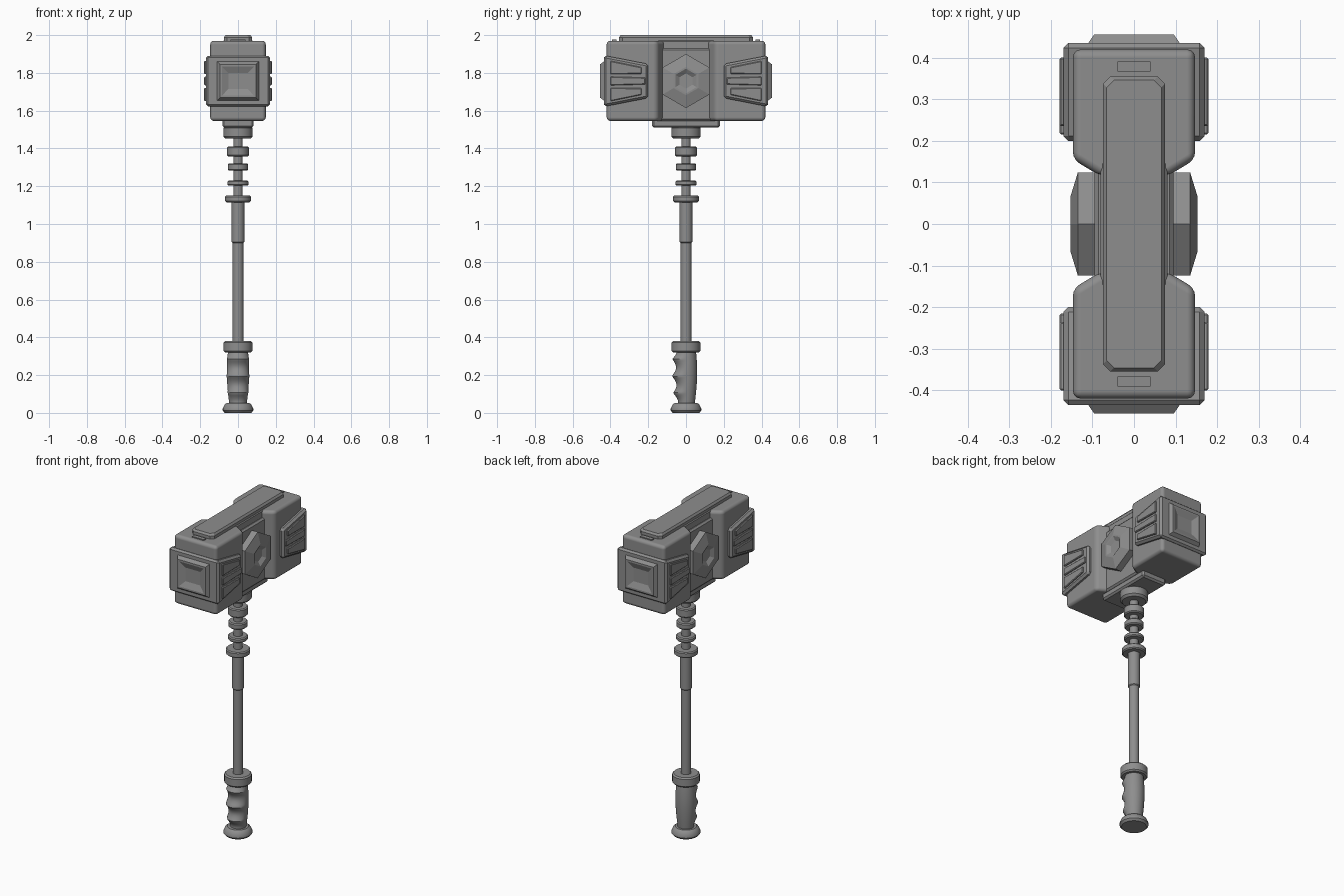
import bpy, bmesh
from math import sin, cos, pi, tau

cube = bpy.data.objects.get("Cube")
if cube:
    bpy.data.objects.remove(cube, do_unlink=True)

steel = bpy.data.materials.new("grey_steel")
steel.use_nodes = True
GREY = (0.27, 0.27, 0.27, 1)
steel.diffuse_color = GREY
steel.node_tree.nodes["Principled BSDF"].inputs["Base Color"].default_value = GREY

MID = 1.757  # height of the head's centre line


def loft(name, sections, bevel=0, segments=1, mirror=(False, False), smooth=False):
    """Skin a stack of equal-length point loops and cap both ends."""
    bm = bmesh.new()
    loops = [[bm.verts.new(p) for p in s] for s in sections]
    n = len(loops[0])
    for a, b in zip(loops, loops[1:]):
        for i in range(n):
            j = (i + 1) % n
            bm.faces.new((a[i], a[j], b[j], b[i]))
    bm.faces.new(loops[0])
    bm.faces.new(loops[-1])
    bmesh.ops.recalc_face_normals(bm, faces=bm.faces[:])
    mesh = bpy.data.meshes.new(name)
    bm.to_mesh(mesh)
    bm.free()
    mesh.materials.append(steel)
    obj = bpy.data.objects.new(name, mesh)
    bpy.context.collection.objects.link(obj)
    if smooth:
        bpy.ops.object.select_all(action='DESELECT')
        obj.select_set(True)
        bpy.context.view_layer.objects.active = obj
        bpy.ops.object.shade_smooth_by_angle(angle=pi / 6)
    if bevel:
        mod = obj.modifiers.new("Bevel", 'BEVEL')
        mod.width, mod.segments = bevel, segments
        mod.limit_method = 'ANGLE'
        if segments > 1:
            for p in mesh.polygons:
                p.use_smooth = True
            mod.harden_normals = True
    if any(mirror):
        mod = obj.modifiers.new("Mirror", 'MIRROR')
        mod.use_axis = (mirror[0], mirror[1], False)
    return obj


def box(name, x, y0, y1, z0, z1, **kw):
    base = [(-x, y0), (x, y0), (x, y1), (-x, y1)]
    return loft(name, [[(*p, z) for p in base] for z in (z0, z1)], **kw)


def side_prism(name, outline, x0, x1, **kw):
    """Extrude a (y, height from centre line) outline along x."""
    return loft(name, [[(x, y, MID + h) for y, h in outline] for x in (x0, x1)], **kw)


def lathe(name, profile, sides=32):
    return loft(name, [[(r * cos(tau * i / sides), r * sin(tau * i / sides), z)
                        for i in range(sides)] for r, z in profile], smooth=True)


def ring(name, r, z0, z1, c=0.008):
    lathe(name, [(r - c, z0), (r, z0 + c), (r, z1 - c), (r - c, z1)])


# Handle: pommel, grip with finger grooves, shaft and rings
lathe("pommel", [(0.07, 0), (0.081, 0.012), (0.081, 0.022), (0.07, 0.045), (0.06, 0.052)])
sides = 32
sections = []
for k in range(37):
    z = 0.045 + 0.28 * k / 36
    r = 0.046 + 0.013 * sin(pi * min(1, k / 44))
    ridge = 1 - abs(sin(pi * (z - 0.105) / 0.09))
    loop = []
    for i in range(sides):
        a = tau * i / sides
        front = max(0, -sin(a))
        rr = r + front * (0.022 * ridge - 0.006)
        loop.append((rr * cos(a), rr * sin(a), z))
    sections.append(loop)
loft("grip", sections, smooth=True)
ring("grip_collar", 0.077, 0.32, 0.38)
lathe("shaft", [(0.029, 0.36), (0.029, 0.9), (0.034, 0.905), (0.034, 1.12)])
lathe("neck", [(0.025, 1.11), (0.025, 1.48)])
for i, (r, z0, z1) in enumerate([(0.068, 1.115, 1.15), (0.056, 1.203, 1.23),
                                 (0.054, 1.283, 1.32), (0.057, 1.358, 1.41)]):
    ring(f"neck_ring_{i + 1}", r, z0, z1, 0.006)
ring("head_collar", 0.078, 1.452, 1.52, 0.012)

# Head core, under plate and top bar
box("head_core", 0.095, -0.2, 0.2, 1.545, 1.93, bevel=0.01)
box("core_ridge", 0.08, -0.15, 0.15, 1.9, 1.972, bevel=0.006)
box("under_plate", 0.083, -0.18, 0.18, 1.51, 1.56, bevel=0.01)


def bar_loop(x, y, z, c=0.018):
    return [(x, y - c, z), (x - c, y, z), (c - x, y, z), (-x, y - c, z),
            (-x, c - y, z), (c - x, -y, z), (x - c, -y, z), (x, c - y, z)]


loft("top_bar", [bar_loop(0.075, 0.355, 1.96), bar_loop(0.075, 0.355, 1.988),
                 bar_loop(0.066, 0.346, 2.0)])

# Twin striking blocks, tapering toward the core
plan = [(-0.147, 0.42), (0.147, 0.42), (0.147, 0.155), (0.08, 0.115),
        (-0.08, 0.115), (-0.147, 0.155)]
loft("striking_block", [[(*p, z) for p in plan] for z in (1.545, 1.97)],
     bevel=0.02, segments=3, mirror=(False, True))
box("top_slot_plate", 0.04, 0.367, 0.391, 1.965, 1.976, mirror=(False, True))

# Wedge bands wrapping the blocks, with three raised ribs on each side
side_prism("wedge_band", [(0.2, -0.09), (0.435, -0.136), (0.435, 0.136), (0.2, 0.09)],
           -0.17, 0.17, bevel=0.012, mirror=(False, True))
ribs = {
    "upper_rib": [(0.235, 0.038), (0.4, 0.036), (0.4, 0.107), (0.235, 0.073)],
    "middle_rib": [(0.215, -0.018), (0.4, -0.023), (0.4, 0.023), (0.215, 0.018)],
}
ribs["lower_rib"] = [(y, -h) for y, h in ribs["upper_rib"]]
for name, outline in ribs.items():
    side_prism(name, outline, 0.16, 0.179, bevel=0.004, mirror=(True, True))


# Striking faces: raised frame with a sunken centre
def face_loop(x, h, y):
    return [(sx * x, y, MID + sz * h) for sx, sz in ((-1, -1), (1, -1), (1, 1), (-1, 1))]


loft("striking_face", [face_loop(0.112, 0.105, 0.425), face_loop(0.11, 0.103, 0.435),
                       face_loop(0.096, 0.088, 0.455), face_loop(0.085, 0.077, 0.455),
                       face_loop(0.05, 0.042, 0.44)], mirror=(False, True))


# Hexagonal bosses on the two sides
def hexagon(r, x):
    return [(x, r * sin(tau * i / 6), MID + r * cos(tau * i / 6)) for i in range(6)]


loft("hex_boss", [hexagon(0.143, 0.08), hexagon(0.143, 0.135), hexagon(0.075, 0.153),
                  hexagon(0.065, 0.153), hexagon(0.04, 0.138)], mirror=(True, False))
